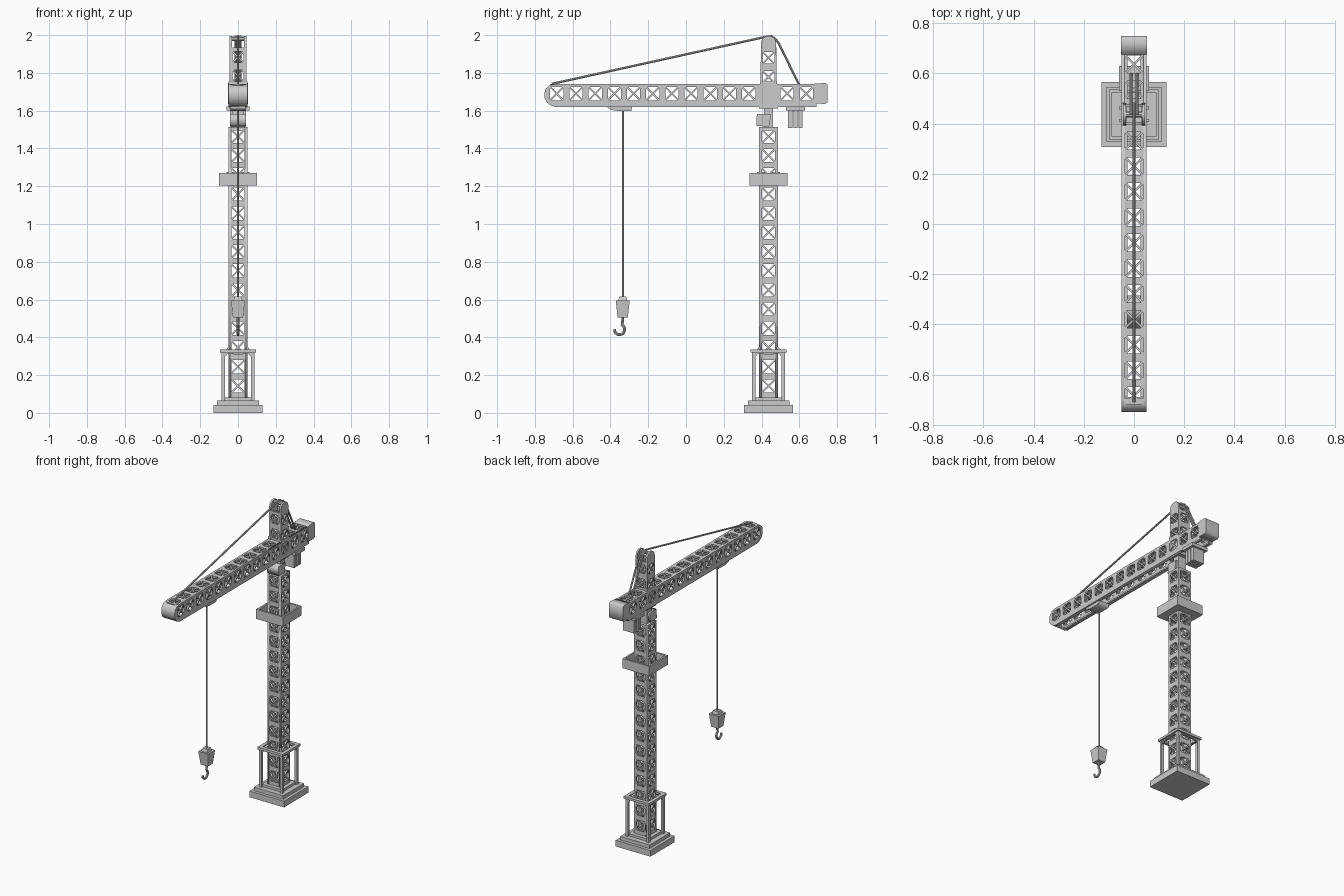
import bpy, math
from mathutils import Matrix, Vector

if "Cube" in bpy.data.objects:
    bpy.data.objects.remove(bpy.data.objects["Cube"])

Y0 = 0.437      # tower axis
PITCH = 0.1016  # lattice spacing


def box(name, x, y, z):
    """Box from (min, max) ranges."""
    bpy.ops.mesh.primitive_cube_add(size=1, location=[sum(r) / 2 for r in (x, y, z)])
    ob = bpy.context.object
    ob.name = name
    ob.scale = [r[1] - r[0] for r in (x, y, z)]
    return ob


def to_mesh(ob):
    bpy.ops.object.select_all(action='DESELECT')
    ob.select_set(True)
    bpy.context.view_layer.objects.active = ob
    bpy.ops.object.convert(target='MESH')
    return bpy.context.object


def cross_holes(u, v, a, g=0.006):
    """Four triangular openings that leave an X brace in a window."""
    tri = [(-(a - g), a), (a - g, a), (0, g)]
    out = []
    for k in range(4):
        c, s = round(math.cos(k * math.pi / 2)), round(math.sin(k * math.pi / 2))
        out.append([(u + c * p - s * q, v + s * p + c * q) for p, q in tri])
    return out


AXES = {'x': ((0, 1, 0), (0, 0, 1), (1, 0, 0)),
        'y': ((1, 0, 0), (0, 0, 1), (0, -1, 0)),
        'z': ((1, 0, 0), (0, 1, 0), (0, 0, 1))}


def panel(name, axis, pos, half, outline, windows=(), a=0.035):
    """Flat plate normal to an axis, with braced windows."""
    cu = bpy.data.curves.new(name, 'CURVE')
    cu.dimensions = '2D'
    cu.fill_mode = 'BOTH'
    cu.extrude = half
    loops = [outline]
    for u, v in windows:
        loops += cross_holes(u, v, a)
    for pts in loops:
        sp = cu.splines.new('POLY')
        sp.points.add(len(pts) - 1)
        for p, (u, v) in zip(sp.points, pts):
            p.co = (u, v, 0, 1)
        sp.use_cyclic_u = True
    ob = bpy.data.objects.new(name, cu)
    bpy.context.collection.objects.link(ob)
    m = Matrix([Vector(c) for c in AXES[axis]]).transposed().to_4x4()
    m.translation = Vector(AXES[axis][2]).to_track_quat('Z', 'Y') @ Vector((0, 0, 0))
    m.translation['xyz'.index(axis)] = pos
    ob.matrix_world = m
    return to_mesh(ob)


def rod(name, pts, r, res=2):
    """Round bar along a path."""
    cu = bpy.data.curves.new(name, 'CURVE')
    cu.dimensions = '3D'
    cu.bevel_depth = r
    cu.bevel_resolution = res
    cu.use_fill_caps = True
    sp = cu.splines.new('POLY')
    sp.points.add(len(pts) - 1)
    for p, c in zip(sp.points, pts):
        p.co = (*c, 1)
    ob = bpy.data.objects.new(name, cu)
    bpy.context.collection.objects.link(ob)
    ob = to_mesh(ob)
    bpy.ops.object.shade_smooth_by_angle()
    return ob


def frustum(name, y, z0, z1, h0, h1):
    """Square tapered block."""
    bpy.ops.mesh.primitive_cone_add(vertices=4, radius1=h0 * 2 ** .5, radius2=h1 * 2 ** .5,
                                    depth=z1 - z0, location=(0, y, (z0 + z1) / 2),
                                    rotation=(0, 0, math.pi / 4))
    bpy.context.object.name = name


def rect(u0, u1, v0, v1):
    return [(u0, v0), (u1, v0), (u1, v1), (u0, v1)]


def sq(name, h, z0, z1):
    return box(name, (-h, h), (Y0 - h, Y0 + h), (z0, z1))


# stepped base
sq("base_slab", 0.13, 0, 0.042)
sq("base_step", 0.11, 0.042, 0.066)
sq("base_plinth", 0.075, 0.066, 0.082)

# lattice tower
zs = [0.143 + PITCH * i for i in range(14)]
for s in (-1, 1):
    panel("tower_side", 'x', s * 0.044, 0.006, rect(Y0 - .05, Y0 + .05, .07, 1.513),
          [(Y0, z) for z in zs])
    panel("tower_face", 'y', Y0 + s * 0.044, 0.006, rect(-.05, .05, .07, 1.513),
          [(0, z) for z in zs])

# support frame around the tower foot
for sx in (-1, 1):
    for sy in (-1, 1):
        x, y = sx * 0.078, Y0 + sy * 0.078
        box("frame_post", (x - .009, x + .009), (y - .009, y + .009), (.06, .325))
        rod("frame_brace", [(x, y, .31), (sx * .045, Y0 + sy * .045, .345)], 0.008, 0)
for s in (-1, 1):
    y, x = Y0 + s * .083, s * .083
    box("frame_beam", (-.095, .095), (y - .012, y + .012), (.32, .336))
    box("frame_beam", (x - .012, x + .012), (Y0 - .071, Y0 + .071), (.32, .336))
    arch = [(-.07, .295), (-.055, .314), (.055, .314), (.07, .295), (.07, .322), (-.07, .322)]
    panel("frame_arch", 'y', Y0 + s * .078, .006, arch)
    panel("frame_arch", 'x', s * .078, .006, [(Y0 + u, v) for u, v in arch])

# walkway tray
sq("walkway_floor", 0.1, 1.205, 1.22)
for s in (-1, 1):
    box("walkway_wall", (-.1, .1), sorted((Y0 + s * .088, Y0 + s * .1)), (1.22, 1.27))
    box("walkway_wall", sorted((s * .088, s * .1)), (Y0 - .088, Y0 + .088), (1.22, 1.27))
    for t in (-.025, .025):
        box("walkway_bracket", (t - .006, t + .006), sorted((Y0 + s * .04, Y0 + s * .06)), (1.22, 1.275))
        box("walkway_bracket", sorted((s * .04, s * .06)), (Y0 + t - .006, Y0 + t + .006), (1.22, 1.275))

# slewing joint and tilted cab
sq("tower_cap", 0.044, 1.495, 1.51)
box("slew_column", (-.03, .03), (Y0 - .024, Y0 + .024), (1.5, 1.625))
box("slew_plate", (-.045, .045), (Y0 - .05, Y0 + .05), (1.612, 1.64))
panel("cab", 'x', 0, .042, [(.372, 1.52), (.44, 1.515), (.45, 1.58), (.375, 1.582)])

# jib
nose = [(-.695, 1.74), (-.725, 1.732), (-.744, 1.715), (-.75, 1.69),
        (-.748, 1.665), (-.735, 1.642), (-.715, 1.627), (-.69, 1.62)]
ys = [-.684 + PITCH * i for i in range(14)]
for s in (-1, 1):
    panel("jib_side", 'x', s * .044, .006, nose + [(.69, 1.62), (.69, 1.74)],
          [(y, 1.69) for y in ys])
    box("jib_rail", sorted((s * .026, s * .048)), (-.69, .68), (1.621, 1.631))
panel("jib_top", 'z', 1.734, .006, rect(-.049, .049, -.695, .68),
      [(0, y) for y in ys if abs(y - Y0) > .05])
inner = [(y + .01 * (i > 1) * (i < 7), z + (-.01 if i < 3 else .01 if i > 4 else 0))
         for i, (y, z) in enumerate(nose)]
panel("jib_nose", 'x', 0, .0495, nose + inner[::-1])
panel("jib_counterweight", 'x', 0, .052,
      [(.675, 1.638), (.738, 1.636), (.75, 1.645), (.75, 1.738), (.738, 1.747), (.675, 1.742)])

# hanging ballast
box("ballast_plate", (-.06, .06), (.53, .63), (1.6, 1.622))
for y in (.552, .579, .606):
    box("ballast_block", (-.042, .042), (y - .011, y + .011), (1.508, 1.602))

# mast head
arc = [(Y0 + .04 * math.cos(t), 1.958 + .038 * math.sin(t))
       for t in [math.pi * i / 8 for i in range(9)]]
for s in (-1, 1):
    panel("mast_side", 'x', s * .038, .006, [(Y0 - .048, 1.63), (Y0 + .048, 1.63)] +
          [(Y0 + .042, 1.8)] + arc + [(Y0 - .042, 1.8)],
          [(Y0, 1.778), (Y0, 1.88)], a=.031)
    panel("mast_face", 'y', Y0 + s * .036, .005, rect(-.036, .036, 1.73, 1.935),
          [(0, 1.785), (0, 1.884)], a=.03)
    box("mast_foot", sorted((s * .03, s * .05)), (Y0 - .045, Y0 + .045), (1.735, 1.755))
rod("mast_pin", [(-.04, Y0, 1.98), (.04, Y0, 1.98)], .012)

# stay cables
rod("front_stay", [(0, -.71, 1.742), (0, Y0 - .02, 1.99), (0, Y0 + .015, 1.994),
                   (0, Y0 + .045, 1.972)], .006)
for s in (-1, 1):
    rod("rear_stay", [(s * .012, Y0, 1.993), (s * .012, Y0 + .03, 1.986),
                      (s * .012, Y0 + .055, 1.955), (s * .012, .598, 1.738)], .006)

# trolley, hoist cable, hook block and hook
panel("trolley", 'x', 0, .04, [(-.42, 1.622), (-.40, 1.605), (-.36, 1.598), (-.29, 1.598), (-.285, 1.622)])
rod("hoist_cable", [(0, -.333, .6), (0, -.333, 1.61)], .005)
frustum("hook_block", -.335, .505, .595, .027, .037)
frustum("hook_block_cap", -.335, .595, .615, .024, .018)
hook = [(-.335, .51), (-.335, .49)]
for i in range(11):
    t = math.radians(60 - 24 * i)
    hook.append((-.352 + .027 * math.cos(t), .442 + .028 * math.sin(t)))
rod("hook", [(0, y, z) for y, z in hook], .0075)
